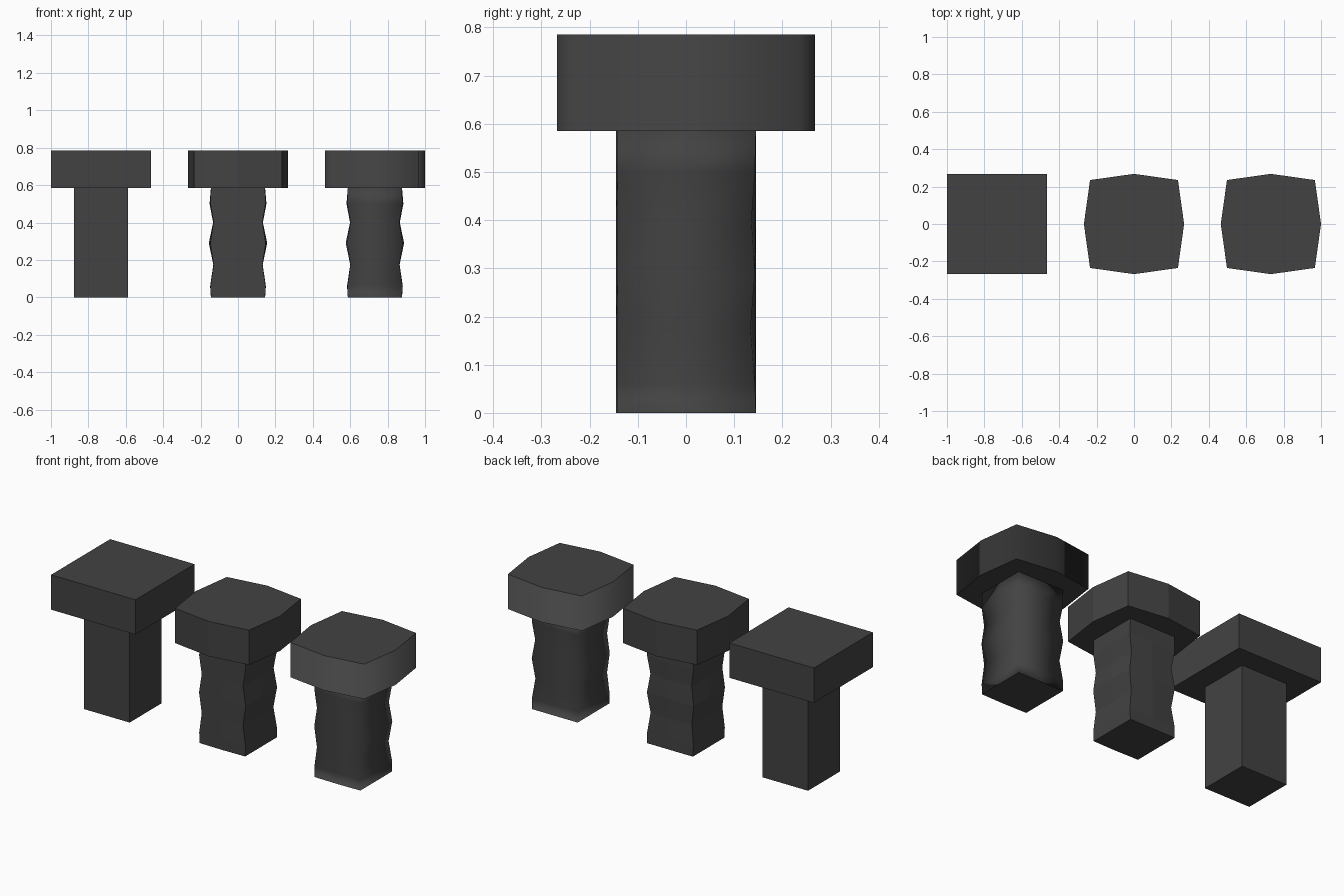
import bpy, bmesh

if "Cube" in bpy.data.objects:
    bpy.data.objects.remove(bpy.data.objects["Cube"])

mat = bpy.data.materials.new("dark grey iron")
mat.diffuse_color = (0.055, 0.055, 0.055, 1)
mat.use_nodes = True
mat.node_tree.nodes["Principled BSDF"].inputs["Base Color"].default_value = mat.diffuse_color


def ring(z, cx, cyf, cyb, mx, my):
    """Eight-point section: corner x, front/back corner y, middle x, middle y."""
    return [(-cx, -cyf, z), (0, -my, z), (cx, -cyf, z), (mx, 0, z),
            (cx, cyb, z), (0, my, z), (-cx, cyb, z), (-mx, 0, z)]


def square(z, r):
    return [(-r, -r, z), (r, -r, z), (r, r, z), (-r, r, z)]


def loft(name, rings, x, smooth):
    bm = bmesh.new()
    loops = [[bm.verts.new(p) for p in r] for r in rings]
    n = len(loops[0])
    for a, b in zip(loops, loops[1:]):
        for i in range(n):
            j = (i + 1) % n
            bm.faces.new((a[i], a[j], b[j], b[i]))
    caps = [bm.faces.new(loops[0][::-1]), bm.faces.new(loops[-1])]
    if smooth:
        # inset caps keep a flat patch inside the rounded shading
        bmesh.ops.inset_individual(bm, faces=caps, thickness=0.35 * rings[0][4][0])
    bmesh.ops.recalc_face_normals(bm, faces=bm.faces)
    for f in bm.faces:
        f.smooth = smooth
    me = bpy.data.meshes.new(name)
    bm.to_mesh(me)
    bm.free()
    me.materials.append(mat)
    ob = bpy.data.objects.new(name, me)
    ob.location.x = x
    bpy.context.collection.objects.link(ob)


X, NECK, TOP = 0.732, 0.585, 0.785

# plain square hammer
loft("plain_handle", [square(0, 0.145), square(NECK, 0.145)], -X, False)
loft("plain_head", [square(NECK, 0.268), square(TOP, 0.268)], -X, False)

# battered handle: height, corner x, middle x, back corner y
wave = [(0, .145, .145, .145), (.06, .147, .149, .143), (.175, .131, .132, .134),
        (.29, .148, .156, .143), (.4, .131, .133, .136), (.5, .147, .152, .143),
        (NECK, .145, .145, .145)]
shaft = [ring(z, c, .142, yb, m, .145) for z, c, m, yb in wave]
head = [ring(z, .235, .235, .235, .268, .268) for z in (NECK, TOP)]

# faceted and smooth-shaded versions
for label, x, smooth in (("faceted", 0, False), ("smooth", X, True)):
    loft(label + "_handle", shaft, x, smooth)
    loft(label + "_head", head, x, smooth)
